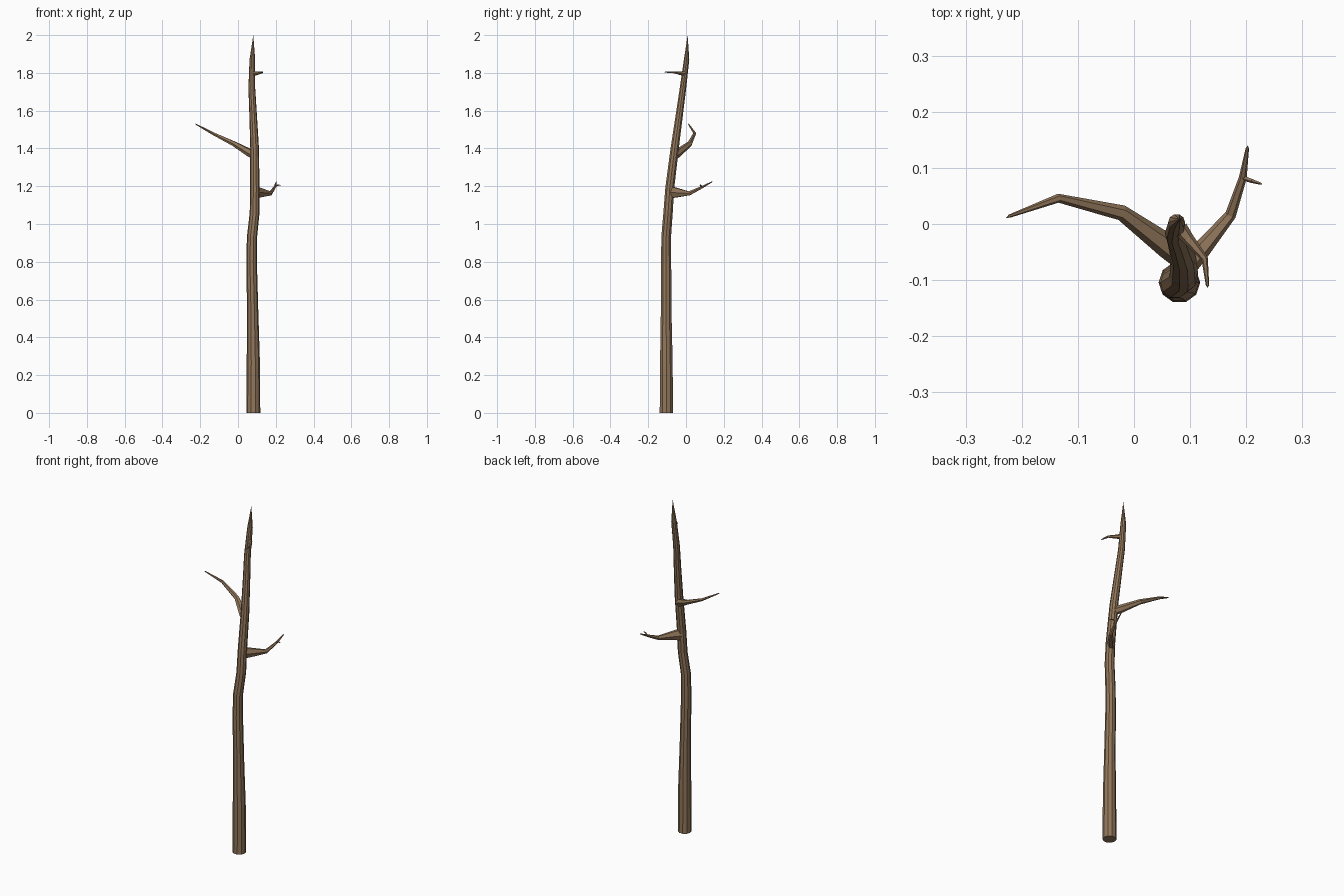
import bpy, bmesh, math
from mathutils import Vector

bark = bpy.data.materials.new("bark")
bark.diffuse_color = (0.29, 0.185, 0.105, 1)


def limb(name, path, sides, level=False):
    """Tapered tube along (x, y, z, radius, height stretch) points, ending in a tip."""
    pts = [Vector(p[:3]) for p in path]
    bm = bmesh.new()
    rings = []
    for i, p in enumerate(path[:-1]):
        before = pts[i] - pts[i - 1] if i else pts[1] - pts[0]
        after = pts[i + 1] - pts[i]
        t = (before.normalized() + after.normalized()).normalized()
        if level:
            u, v = Vector((1, 0, 0)), Vector((0, 1, 0))
        else:
            u = t.cross(Vector((0, 0, 1))).normalized()
            v = u.cross(t)
        stretch = p[4] if len(p) > 4 else 1
        ring = []
        for k in range(sides):
            a = 2 * math.pi * k / sides
            ring.append(bm.verts.new(pts[i] + p[3] * (u * math.cos(a) + v * stretch * math.sin(a))))
        rings.append(ring)
    for a, b in zip(rings, rings[1:]):
        for k in range(sides):
            n = (k + 1) % sides
            bm.faces.new((a[k], a[n], b[n], b[k]))
    tip = bm.verts.new(pts[-1])
    for k in range(sides):
        bm.faces.new((rings[-1][k], rings[-1][(k + 1) % sides], tip))
    bm.faces.new(rings[0][::-1])
    bmesh.ops.recalc_face_normals(bm, faces=bm.faces)
    mesh = bpy.data.meshes.new(name)
    bm.to_mesh(mesh)
    bm.free()
    mesh.materials.append(bark)
    bpy.context.collection.objects.link(bpy.data.objects.new(name, mesh))


# Main trunk, level rings so the base sits flat
limb("trunk", [
    (0.081, -0.104, 0.00, 0.037), (0.081, -0.104, 0.27, 0.035),
    (0.078, -0.105, 0.52, 0.030), (0.072, -0.105, 0.80, 0.028),
    (0.074, -0.105, 0.93, 0.027), (0.088, -0.095, 1.06, 0.026),
    (0.089, -0.086, 1.19, 0.025), (0.088, -0.060, 1.40, 0.023),
    (0.080, -0.035, 1.58, 0.020), (0.073, -0.016, 1.72, 0.018),
    (0.076, 0.003, 1.87, 0.015), (0.081, 0.009, 2.00, 0)], 10, True)

# Long left branch
limb("left_branch", [
    (0.085, -0.058, 1.365, 0.023), (0.060, -0.040, 1.378, 0.022),
    (-0.022, 0.020, 1.425, 0.014), (-0.135, 0.046, 1.480, 0.008),
    (-0.222, 0.014, 1.528, 0.003), (-0.228, 0.011, 1.531, 0)], 6)

# Right branch with a deep flared base, and its side twig
limb("right_branch", [
    (0.088, -0.080, 1.168, 0.021, 1.7), (0.115, -0.052, 1.166, 0.017, 1.7),
    (0.172, 0.016, 1.162, 0.010, 1.2), (0.194, 0.083, 1.194, 0.007),
    (0.202, 0.135, 1.222, 0.003), (0.203, 0.140, 1.225, 0)], 6)
limb("right_twig", [
    (0.193, 0.083, 1.194, 0.005), (0.210, 0.077, 1.206, 0.004),
    (0.226, 0.072, 1.205, 0.002), (0.229, 0.071, 1.205, 0)], 5)

# Small upper branch
limb("upper_branch", [
    (0.082, -0.008, 1.797, 0.014), (0.096, -0.026, 1.798, 0.011),
    (0.126, -0.062, 1.803, 0.006), (0.131, -0.109, 1.804, 0.003),
    (0.131, -0.114, 1.804, 0)], 6)
